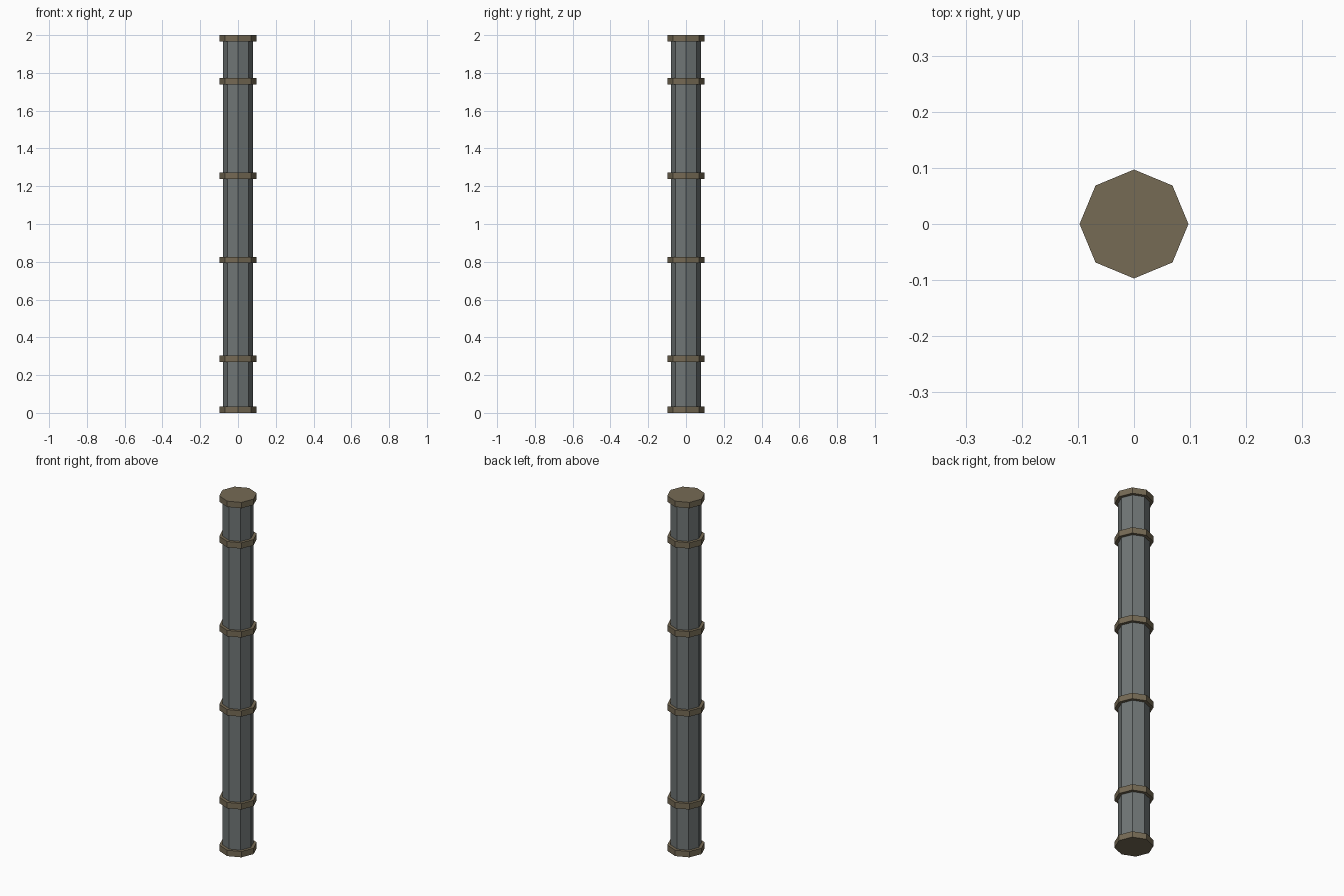
import bpy, bmesh
from math import cos, sin, pi

if "Cube" in bpy.data.objects:
    bpy.data.objects.remove(bpy.data.objects["Cube"])

SIDES = 8
PIPE_R, BAND_R, BAND_H = 0.08, 0.097, 0.033


def material(name, color):
    m = bpy.data.materials.new(name)
    m.diffuse_color = (*color, 1)
    m.use_nodes = True
    m.node_tree.nodes["Principled BSDF"].inputs["Base Color"].default_value = m.diffuse_color
    return m


def lathe(name, profile, mat):
    """Turn an (r, z) profile into an eight-sided flat-shaded part."""
    bm = bmesh.new()
    rings = []
    for r, z in profile:
        if r == 0:
            rings.append([bm.verts.new((0, 0, z))] * SIDES)
        else:
            rings.append([bm.verts.new((r * cos(2 * pi * i / SIDES),
                                        r * sin(2 * pi * i / SIDES), z))
                          for i in range(SIDES)])
    for a, b in zip(rings, rings[1:]):
        for i in range(SIDES):
            j = (i + 1) % SIDES
            bm.faces.new(list(dict.fromkeys((a[i], a[j], b[j], b[i]))))
    bmesh.ops.recalc_face_normals(bm, faces=bm.faces)
    # Merge the flat end fans into single octagons
    bmesh.ops.dissolve_limit(bm, angle_limit=0.01, verts=bm.verts, edges=bm.edges)
    mesh = bpy.data.meshes.new(name)
    bm.to_mesh(mesh)
    bm.free()
    mesh.materials.append(mat)
    ob = bpy.data.objects.new(name, mesh)
    bpy.context.collection.objects.link(ob)
    return ob


steel = material("steel", (0.16, 0.18, 0.18))
bronze = material("bronze", (0.18, 0.145, 0.09))

# Pipe shaft between the end caps
lathe("pipe_shaft", [(PIPE_R, BAND_H), (PIPE_R, 2 - BAND_H)], steel)

# Solid end caps
for name, z in (("bottom_cap", 0), ("top_cap", 2 - BAND_H)):
    lathe(name, [(0, z), (BAND_R, z), (BAND_R, z + BAND_H), (0, z + BAND_H)], bronze)

# Collars around the shaft
for k, z in enumerate((0.286, 0.809, 1.255, 1.756)):
    lo, hi = z - BAND_H / 2, z + BAND_H / 2
    lathe(f"collar_{k + 1}", [(PIPE_R, lo), (BAND_R, lo), (BAND_R, hi), (PIPE_R, hi)], bronze)
